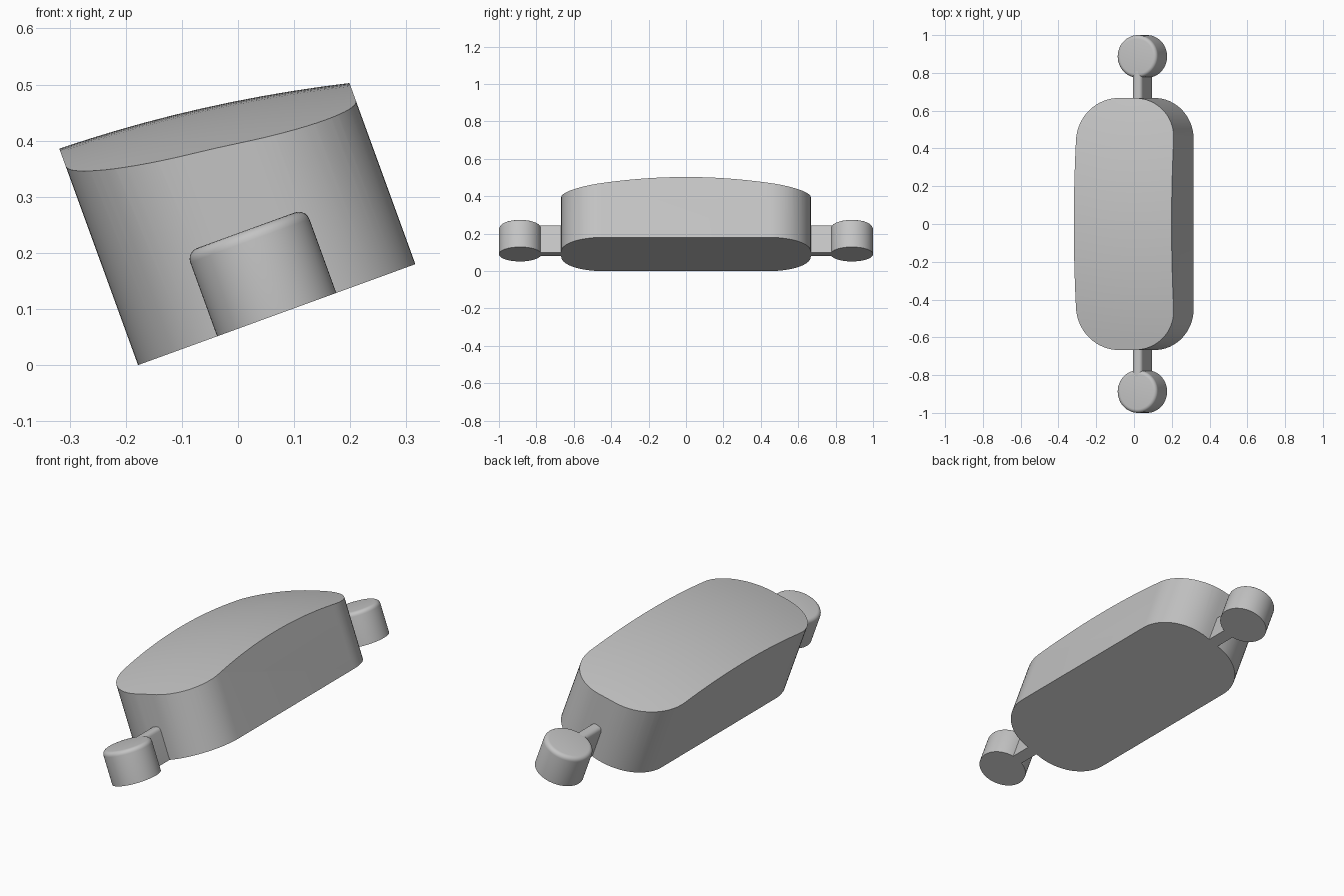
import bpy, bmesh
from math import radians, cos, sin, pi
from mathutils import Matrix, Vector

if "Cube" in bpy.data.objects:
    bpy.data.objects.remove(bpy.data.objects["Cube"])

mat = bpy.data.materials.new("plain grey")
mat.use_nodes = True
grey = (0.55, 0.55, 0.55, 1)
mat.diffuse_color = grey
mat.node_tree.nodes["Principled BSDF"].inputs["Base Color"].default_value = grey

# All parts stand on one base plane, which is tilted sideways
TILT = Matrix.Translation((0.069, 0, 0.09)) @ Matrix.Rotation(radians(-20), 4, 'Y')
HALF_W, HALF_L, CORNER = 0.263, 0.667, 0.22
KNOB_Y, KNOB_R, LOW_H, ROUND = 0.887, 0.113, 0.16, 0.02


def finish(bm, name):
    bmesh.ops.recalc_face_normals(bm, faces=bm.faces)
    me = bpy.data.meshes.new(name)
    bm.to_mesh(me)
    bm.free()
    me.materials.append(mat)
    ob = bpy.data.objects.new(name, me)
    bpy.context.collection.objects.link(ob)
    ob.matrix_world = TILT
    bpy.ops.object.select_all(action='DESELECT')
    ob.select_set(True)
    bpy.context.view_layer.objects.active = ob
    bpy.ops.object.shade_smooth_by_angle(angle=radians(35))


def prism(outline, height):
    bm = bmesh.new()
    base = bm.faces.new([bm.verts.new((x, y, 0)) for x, y in outline])
    top = bmesh.ops.extrude_face_region(bm, geom=[base], use_keep_orig=True)["geom"]
    bmesh.ops.translate(bm, vec=(0, 0, height),
                        verts=[g for g in top if isinstance(g, bmesh.types.BMVert)])
    bmesh.ops.recalc_face_normals(bm, faces=bm.faces)
    return bm


def round_top(bm, height, test=lambda e: True):
    edges = [e for e in bm.edges
             if all(v.co.z > height - 0.001 for v in e.verts) and test(e)]
    bmesh.ops.bevel(bm, geom=edges, offset=ROUND, segments=5, profile=0.5,
                    affect='EDGES')


def cut_top(bm, axis, half, count):
    normal = Vector((0, 0, 0))
    normal[axis] = 1
    for i in range(1, count):
        faces = [f for f in bm.faces if f.normal.z > 0.9]
        geom = faces + list({e for f in faces for e in f.edges}) \
            + list({v for f in faces for v in f.verts})
        bmesh.ops.bisect_plane(bm, geom=geom, dist=1e-5, plane_no=normal,
                               plane_co=normal * half * (2 * i / count - 1))
        bm.normal_update()


# Body: rounded rectangle with a domed, sideways-sloping top
outline = []
for q, (sx, sy) in enumerate([(1, 1), (-1, 1), (-1, -1), (1, -1)]):
    for i in range(17):
        a = (q + i / 16) * pi / 2
        outline.append((sx * (HALF_W - CORNER) + CORNER * cos(a),
                        sy * (HALF_L - CORNER) + CORNER * sin(a)))
body = prism(outline, 0.4)
cut_top(body, 1, HALF_L, 28)
cut_top(body, 0, HALF_W, 10)
for v in body.verts:
    if v.co.z > 0.1:
        u = v.co.x / HALF_W
        v.co.z = 0.391 - 0.0335 * u - 0.014 * u * u - 0.169 * v.co.y ** 2
finish(body, "body")

# A knob on a narrow arm at each end
for side, label in ((-1, "front"), (1, "back")):
    circle = [(KNOB_R * cos(i * pi / 32), side * KNOB_Y + KNOB_R * sin(i * pi / 32))
              for i in range(64)]
    knob = prism(circle, LOW_H)
    round_top(knob, LOW_H)
    finish(knob, label + "_knob")

    w, y0, y1 = 0.0275, side * 0.6, side * 0.81
    arm = prism([(-w, y0), (w, y0), (w, y1), (-w, y1)], LOW_H)
    round_top(arm, LOW_H, lambda e: abs(e.verts[0].co.y - e.verts[1].co.y) > 0.1)
    finish(arm, label + "_arm")
